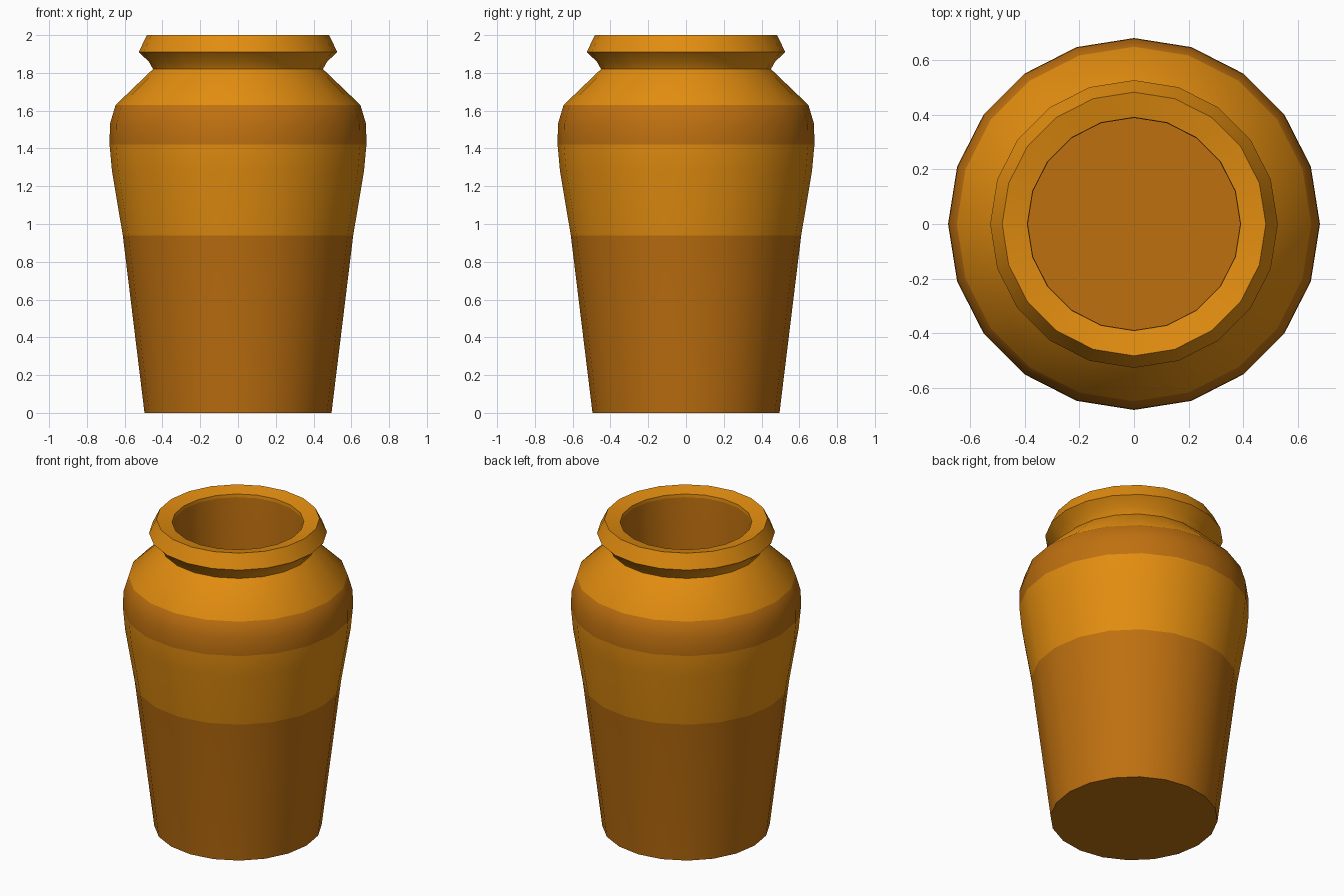
import bpy, bmesh, math

if "Cube" in bpy.data.objects:
    bpy.data.objects.remove(bpy.data.objects["Cube"])

SIDES = 20

def material(name, rgb):
    m = bpy.data.materials.new(name)
    m.diffuse_color = (*rgb, 1)
    m.use_nodes = True
    m.node_tree.nodes["Principled BSDF"].inputs["Base Color"].default_value = m.diffuse_color
    return m

light = material("light orange clay", (0.76, 0.265, 0.005))
dark = material("dark orange clay", (0.52, 0.163, 0.005))

# Each entry: radius, height, colour of the band that follows (0 light, 1 dark)
profile = [
    # outer body, dark foot then light belt then dark band
    (0.495, 0.0, 1), (0.61, 0.94, 0), (0.667, 1.28, 0), (0.68, 1.42, 1),
    (0.678, 1.53, 1), (0.648, 1.63, 0),
    # neck and rim
    (0.45, 1.82, 0), (0.472, 1.86, 0), (0.526, 1.91, 0), (0.482, 2.0, 0),
    # inside of the mouth
    (0.39, 1.98, 0), (0.388, 1.96, 1), (0.388, 1.0, 1),
]

bm = bmesh.new()
rings = []
for r, z, _ in profile:
    rings.append([bm.verts.new((r * math.cos(2 * math.pi * i / SIDES),
                                r * math.sin(2 * math.pi * i / SIDES), z))
                  for i in range(SIDES)])
for (lower, upper), (_, _, colour) in zip(zip(rings, rings[1:]), profile):
    for i in range(SIDES):
        j = (i + 1) % SIDES
        f = bm.faces.new((lower[i], lower[j], upper[j], upper[i]))
        f.material_index = colour

# Underside and inner floor
bm.faces.new(list(reversed(rings[0]))).material_index = 1
bm.faces.new(rings[-1]).material_index = 1
bmesh.ops.recalc_face_normals(bm, faces=bm.faces[:])

mesh = bpy.data.meshes.new("clay_jar")
bm.to_mesh(mesh)
bm.free()
mesh.materials.append(light)
mesh.materials.append(dark)
jar = bpy.data.objects.new("clay_jar", mesh)
bpy.context.collection.objects.link(jar)

# Smooth sides, sharp rim, neck and base
bpy.context.view_layer.objects.active = jar
jar.select_set(True)
bpy.ops.object.shade_smooth_by_angle(angle=math.radians(40))
